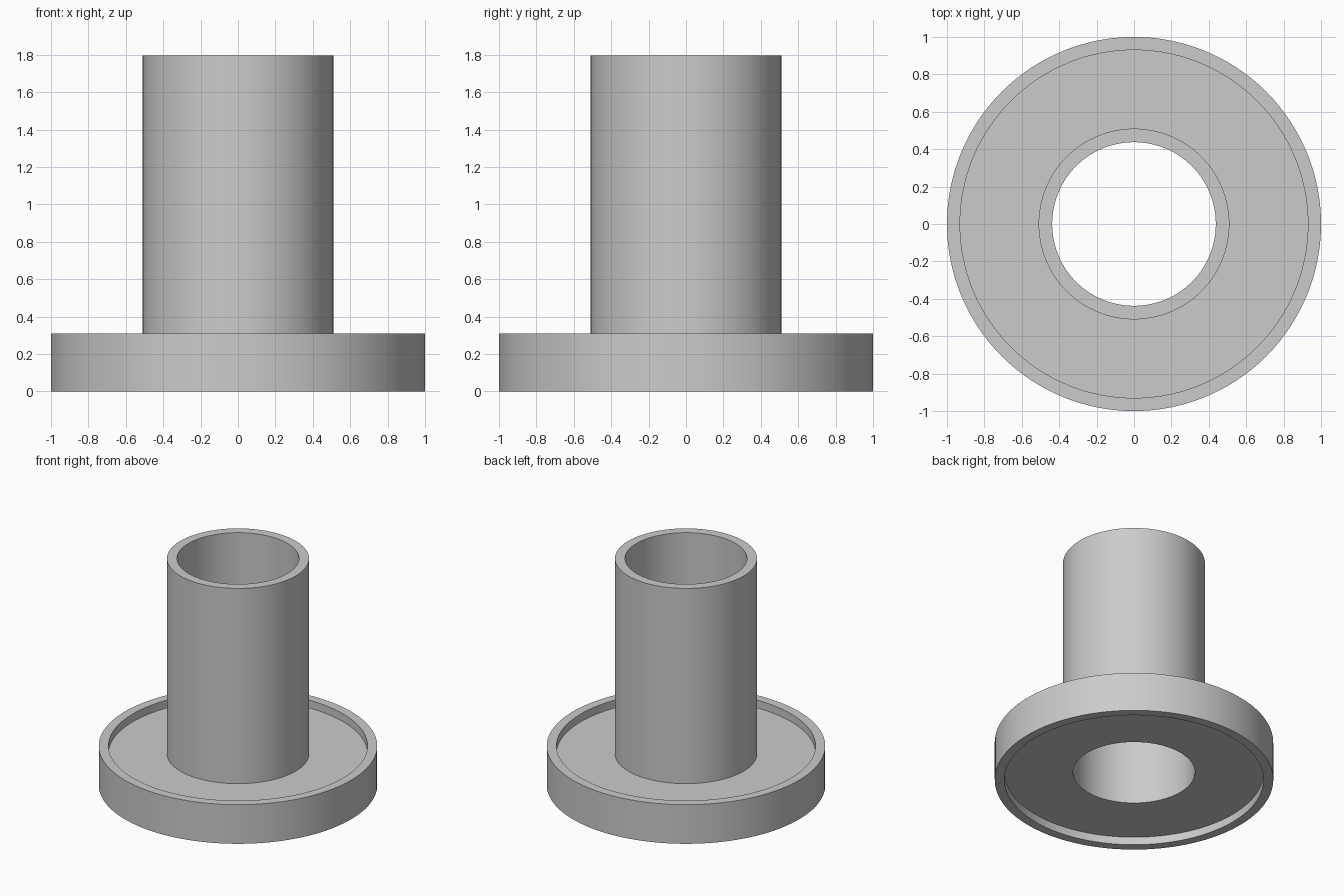
import bpy
import bmesh
import math

cube = bpy.data.objects.get("Cube")
if cube:
    bpy.data.objects.remove(cube, do_unlink=True)

# Plain grey material
GREY = (0.6, 0.6, 0.6, 1.0)
grey = bpy.data.materials.new("plain grey")
grey.use_nodes = True
grey.diffuse_color = GREY
grey.node_tree.nodes["Principled BSDF"].inputs["Base Color"].default_value = GREY

# Main dimensions
HEIGHT, RIM_HEIGHT = 1.795, 0.31
WEB_BOTTOM, WEB_TOP = 0.062, 0.248
RIM_OUTER, RIM_INNER = 1.0, 0.93
TUBE_OUTER, TUBE_INNER = 0.51, 0.4375
SEGMENTS = 128


def lathe(name, profile, segments):
    """Spin a closed (radius, z) profile around the z axis."""
    bm = bmesh.new()
    verts = [bm.verts.new((r, 0, z)) for r, z in profile]
    edges = [bm.edges.new((a, b)) for a, b in zip(verts, verts[1:] + verts[:1])]
    bmesh.ops.spin(bm, geom=verts + edges, cent=(0, 0, 0), axis=(0, 0, 1),
                   angle=math.tau, steps=segments, use_merge=True)
    bmesh.ops.remove_doubles(bm, verts=bm.verts, dist=1e-5)
    bmesh.ops.recalc_face_normals(bm, faces=bm.faces)
    mesh = bpy.data.meshes.new(name)
    bm.to_mesh(mesh)
    bm.free()
    mesh.materials.append(grey)
    obj = bpy.data.objects.new(name, mesh)
    bpy.context.collection.objects.link(obj)
    bpy.ops.object.select_all(action="DESELECT")
    obj.select_set(True)
    bpy.context.view_layer.objects.active = obj
    bpy.ops.object.shade_smooth_by_angle(angle=math.radians(30))
    return obj


# Hollow tube and rimmed flange, recessed above and below its web
lathe("flanged_bushing", [
    (TUBE_INNER, WEB_BOTTOM),
    (RIM_INNER, WEB_BOTTOM),
    (RIM_INNER, 0),
    (RIM_OUTER, 0),
    (RIM_OUTER, RIM_HEIGHT),
    (RIM_INNER, RIM_HEIGHT),
    (RIM_INNER, WEB_TOP),
    (TUBE_OUTER, WEB_TOP),
    (TUBE_OUTER, HEIGHT),
    (TUBE_INNER, HEIGHT),
], SEGMENTS)
